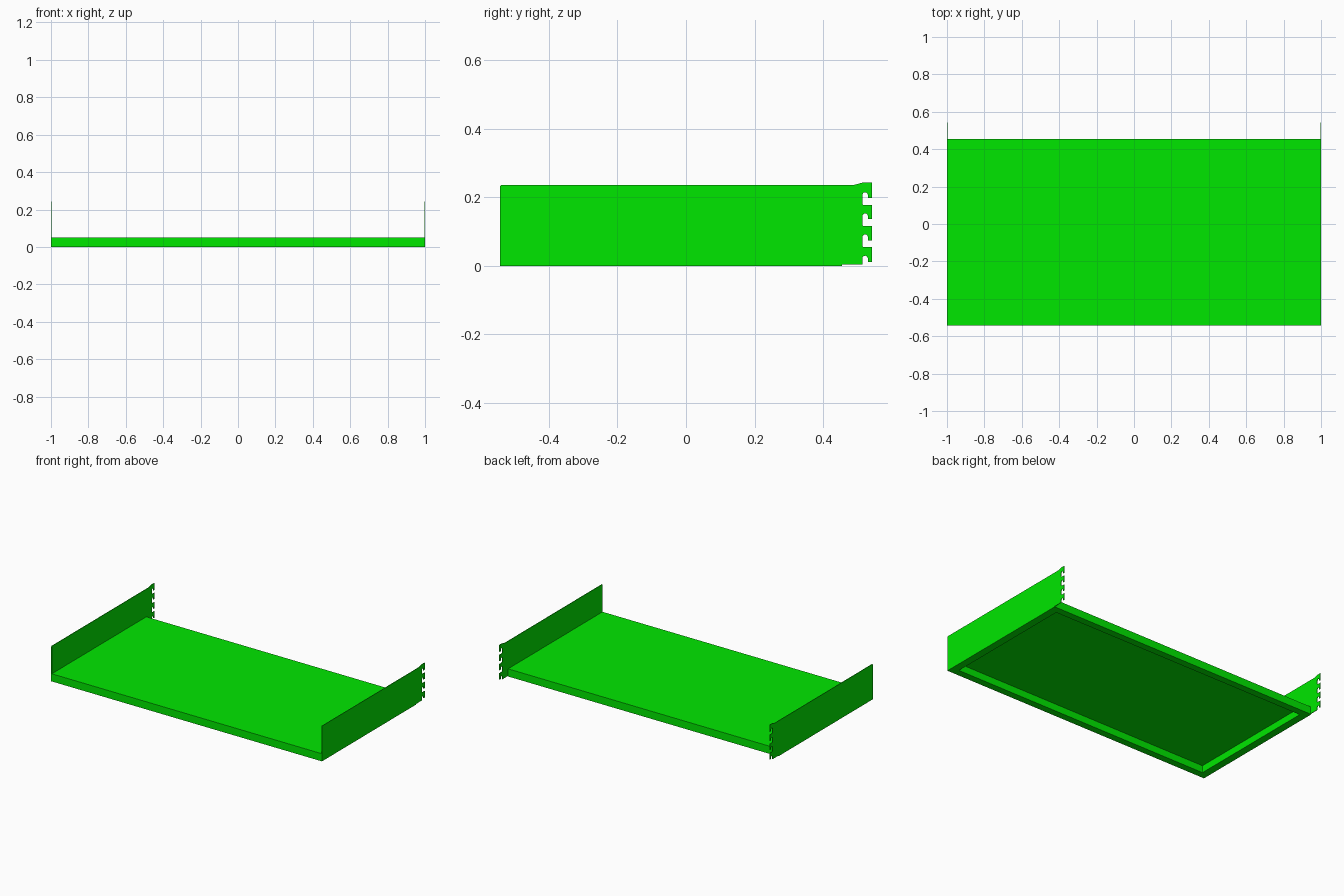
import bpy, bmesh, math

if "Cube" in bpy.data.objects:
    bpy.data.objects.remove(bpy.data.objects["Cube"])

green = bpy.data.materials.new("green_paint")
green.diffuse_color = (0.0, 0.8, 0.0, 1)
green.use_nodes = True
green.node_tree.nodes["Principled BSDF"].inputs["Base Color"].default_value = green.diffuse_color


def finish(bm, name):
    bmesh.ops.recalc_face_normals(bm, faces=bm.faces)
    mesh = bpy.data.meshes.new(name)
    bm.to_mesh(mesh)
    bm.free()
    mesh.materials.append(green)
    obj = bpy.data.objects.new(name, mesh)
    bpy.context.collection.objects.link(obj)
    return obj


# Shelf pan: rectangular rings given as (inset, z), from top sheet to underside
def shelf_pan(half_x, y0, y1, rings):
    bm = bmesh.new()
    loops = []
    for i, z in rings:
        x = half_x - i
        pts = [(-x, y0 + i), (x, y0 + i), (x, y1 - i), (-x, y1 - i)]
        loops.append([bm.verts.new((px, py, z)) for px, py in pts])
    bm.faces.new(loops[0])
    bm.faces.new(loops[-1])
    for a, b in zip(loops, loops[1:]):
        for k in range(4):
            n = (k + 1) % 4
            bm.faces.new((a[k], a[n], b[n], b[k]))
    return finish(bm, "shelf_pan")


shelf_pan(0.996, -0.542, 0.455,
          [(0, 0.051), (0, 0), (0.047, 0), (0.047, 0.047)])


# Mounting slot in the rear edge, rounded at the top, open to the back
def slot(z_low, z_tooth, z_top):
    y_in, y_out, r = 0.515, 0.531, 0.008
    arc = [(y_in + r + r * math.cos(a), z_top - r + r * math.sin(a))
           for a in (math.pi * k / 6 for k in range(7))]
    return ([(0.543, z_tooth), (y_out, z_tooth)] + arc
            + [(y_in, z_low + 0.003), (y_in + 0.003, z_low), (0.543, z_low)])


# End panel outline (y, z), running from the front over the top to the hooks
outline = [(-0.543, 0), (-0.543, 0.232), (-0.539, 0.236), (0.488, 0.236),
           (0.518, 0.244), (0.543, 0.244)]
for k in range(3):
    d = 0.0615 * k
    outline += slot(0.178 - d, 0.198 - d, 0.215 - d)
outline += slot(0.004, 0.012, 0.030)[:-2]
outline[-1] = (0.515, 0.022)
outline += [(0.515, 0.004), (0.452, 0.004), (0.452, 0)]


def end_panel(name, x0, x1):
    bm = bmesh.new()
    face = bm.faces.new([bm.verts.new((x0, y, z)) for y, z in outline])
    ext = bmesh.ops.extrude_face_region(bm, geom=[face], use_keep_orig=True)
    verts = [v for v in ext["geom"] if isinstance(v, bmesh.types.BMVert)]
    bmesh.ops.translate(bm, verts=verts, vec=(x1 - x0, 0, 0))
    return finish(bm, name)


end_panel("right_end_panel", 0.996, 1.0)
end_panel("left_end_panel", -0.996, -1.0)
